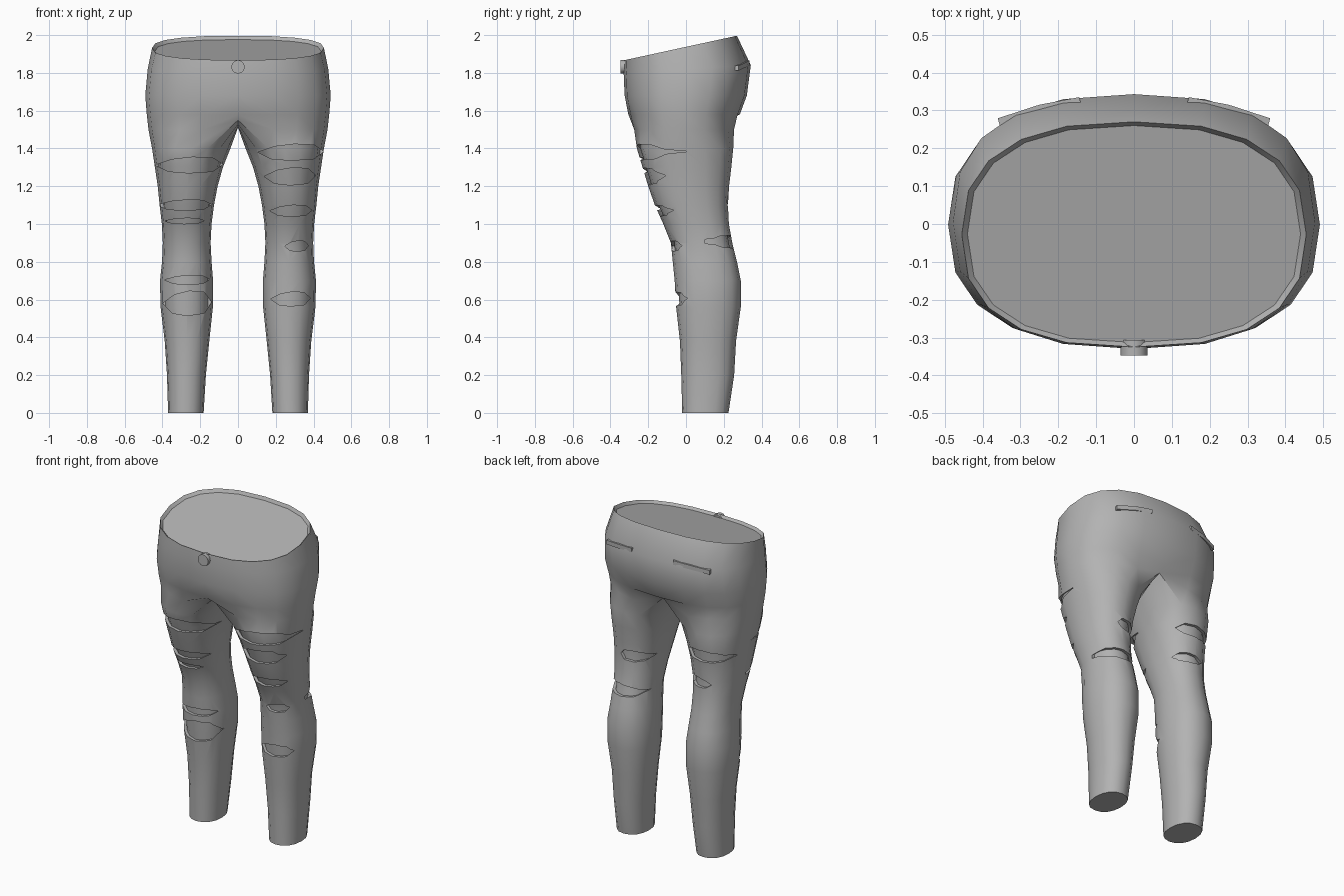
import bpy
import bmesh
from math import sin, cos, pi, copysign

if "Cube" in bpy.data.objects:
    bpy.data.objects.remove(bpy.data.objects["Cube"])

# One cloth colour
cloth = bpy.data.materials.new("grey_cloth")
cloth.use_nodes = True
GREY = (0.45, 0.45, 0.45, 1)
cloth.diffuse_color = GREY
cloth.node_tree.nodes["Principled BSDF"].inputs["Base Color"].default_value = GREY

ARC, SIDES = 11, 16   # points across half the hips, points round a leg


def new_object(name, bm):
    bmesh.ops.recalc_face_normals(bm, faces=bm.faces)
    mesh = bpy.data.meshes.new(name)
    bm.to_mesh(mesh)
    bm.free()
    mesh.materials.append(cloth)
    obj = bpy.data.objects.new(name, mesh)
    bpy.context.collection.objects.link(obj)
    return obj


def bake(obj):
    """Apply all modifiers of one object."""
    bpy.ops.object.select_all(action='DESELECT')
    obj.select_set(True)
    bpy.context.view_layer.objects.active = obj
    bpy.ops.object.convert(target='MESH')


def smooth(obj, angle):
    bpy.ops.object.select_all(action='DESELECT')
    obj.select_set(True)
    bpy.context.view_layer.objects.active = obj
    bpy.ops.object.shade_smooth_by_angle(angle=angle)


def oval(t, left, right, front, back, power):
    """Point on a squarish oval, starting at the front and turning to +x."""
    s, c = sin(t), cos(t)
    x = (left + right) / 2 + (right - left) / 2 * copysign(abs(s) ** power, s)
    y = (front + back) / 2 - (back - front) / 2 * copysign(abs(c) ** power, c)
    return x, y


def bridge(bm, a, b, closed):
    n = len(a)
    for i in range(n if closed else n - 1):
        j = (i + 1) % n
        bm.faces.new((a[i], a[j], b[j], b[i]))


# Hips: height at y = 0, tilt, half width, front, back
HIPS = [
    (1.92, 0.217, 0.44, -0.313, 0.26),
    (1.938, 0.217, 0.455, -0.325, 0.27),
    (1.82, 0.06, 0.478, -0.33, 0.343),
    (1.68, 0, 0.491, -0.325, 0.322),
    (1.58, 0, 0.483, -0.305, 0.285),
    (1.5, 0, 0.474, -0.285, 0.265),
]
# Leg: height, inner, outer, front, back
LEG = [
    (1.4, 0.04, 0.455, -0.26, 0.25),
    (1.3, 0.08, 0.44, -0.23, 0.24),
    (1.2, 0.108, 0.425, -0.2, 0.228),
    (1.1, 0.127, 0.415, -0.165, 0.222),
    (1.0, 0.14, 0.403, -0.12, 0.227),
    (0.9, 0.145, 0.398, -0.08, 0.245),
    (0.8, 0.14, 0.402, -0.07, 0.27),
    (0.7, 0.132, 0.413, -0.06, 0.29),
    (0.56, 0.133, 0.41, -0.052, 0.29),
    (0.38, 0.152, 0.388, -0.032, 0.265),
    (0.2, 0.17, 0.376, -0.025, 0.255),
    (0, 0.182, 0.37, -0.02, 0.225),
]


def half_trousers():
    bm = bmesh.new()
    rings = []
    for z, tilt, w, front, back in HIPS:
        ring = []
        for i in range(ARC):
            x, y = oval(pi * i / (ARC - 1), -w, w, front, back, 0.8)
            x = 0 if i in (0, ARC - 1) else x
            ring.append(bm.verts.new((x, y, z + tilt * y)))
        rings.append(ring)
    # Waist lid, set slightly below the rim
    bm.faces.new(rings[0])
    for a, b in zip(rings, rings[1:]):
        bridge(bm, a, b, False)
    # Crotch seam joins the back of the hips to the front
    seat = rings[-1]
    seat[0].co = (0, -0.25, 1.55)
    seat[-1].co = (0, 0.225, 1.55)
    seam = [bm.verts.new((0, y, 1.51 + abs(y) * 0.1))
            for y in (0.16, 0.08, 0, -0.09, -0.18)]
    last = seat + seam
    for z, left, right, front, back in LEG:
        ring = []
        for i in range(SIDES):
            x, y = oval(2 * pi * (i - 1) / SIDES, left, right, front, back, 0.9)
            ring.append(bm.verts.new((x, y, z)))
        bridge(bm, last, ring, True)
        last = ring
    bm.faces.new(last)
    return bm


def trousers(name):
    obj = new_object(name, half_trousers())
    mod = obj.modifiers.new("both_legs", 'MIRROR')
    mod.merge_threshold = 0.001
    bake(obj)
    return obj


body = trousers("trousers")

# Lining seen through the rips
lining = trousers("lining")
shrink = lining.modifiers.new("shrink", 'DISPLACE')
shrink.mid_level = 0
shrink.strength = -0.018
bake(lining)
smooth(lining, 0.7)

# Rips: centre x, centre z, half width, half height
FRONT_RIPS = [
    (-0.26, 1.312, 0.18, 0.042), (-0.285, 1.1, 0.145, 0.028),
    (-0.285, 1.016, 0.105, 0.015), (-0.27, 0.704, 0.12, 0.024),
    (-0.27, 0.58, 0.13, 0.065), (0.28, 1.38, 0.175, 0.043),
    (0.275, 1.252, 0.137, 0.046), (0.28, 1.07, 0.112, 0.03),
    (0.31, 0.883, 0.062, 0.028), (0.278, 0.603, 0.105, 0.038),
]
BACK_RIPS = [
    (-0.29, 1.26, 0.14, 0.036), (-0.24, 1.085, 0.085, 0.03),
    (0.215, 1.12, 0.085, 0.035), (0.28, 0.905, 0.13, 0.035),
]
RAGGED = [(-1, 0), (-0.5, 0.7), (0.1, 1), (0.7, 0.9),
          (1, 0.1), (0.7, -0.8), (0, -1), (-0.6, -0.8)]

bm = bmesh.new()
for rips, outside in ((FRONT_RIPS, -0.5), (BACK_RIPS, 0.5)):
    for cx, cz, w, h in rips:
        middle = 0.1 if outside > 0 else (0 if cz > 1 else 0.06)
        ends = [[bm.verts.new((cx + u * w, y, cz + v * h)) for u, v in RAGGED]
                for y in (outside, middle)]
        bridge(bm, *ends, True)
        for end in ends:
            bm.faces.new(end)
cutter = new_object("rip_cutter", bm)
cutter.hide_render = True

cut = body.modifiers.new("rips", 'BOOLEAN')
cut.operation = 'DIFFERENCE'
cut.solver = 'EXACT'
cut.object = cutter
bake(body)
bpy.data.objects.remove(cutter)
smooth(body, 0.7)

# Waist button
bpy.ops.mesh.primitive_cylinder_add(vertices=12, radius=0.036, depth=0.04,
                                    location=(0, -0.327, 1.832),
                                    rotation=(pi / 2, 0, 0))
button = bpy.context.object
button.name = "button"
button.data.materials.append(cloth)
smooth(button, 0.7)

# Back pocket strips
bm = bmesh.new()
stations = []
for x, y, z in ((0.145, 0.335, 1.852), (0.25, 0.315, 1.842), (0.36, 0.279, 1.825)):
    corners = ((-0.04, -0.013), (0, -0.013), (0, 0.013), (-0.04, 0.013))
    stations.append([bm.verts.new((x + dy * 0.3, y + dy, z + dz))
                     for dy, dz in corners])
for a, b in zip(stations, stations[1:]):
    bridge(bm, a, b, True)
bm.faces.new(stations[0])
bm.faces.new(stations[-1])
pockets = new_object("pocket_strips", bm)
pockets.modifiers.new("both_sides", 'MIRROR')
bake(pockets)
